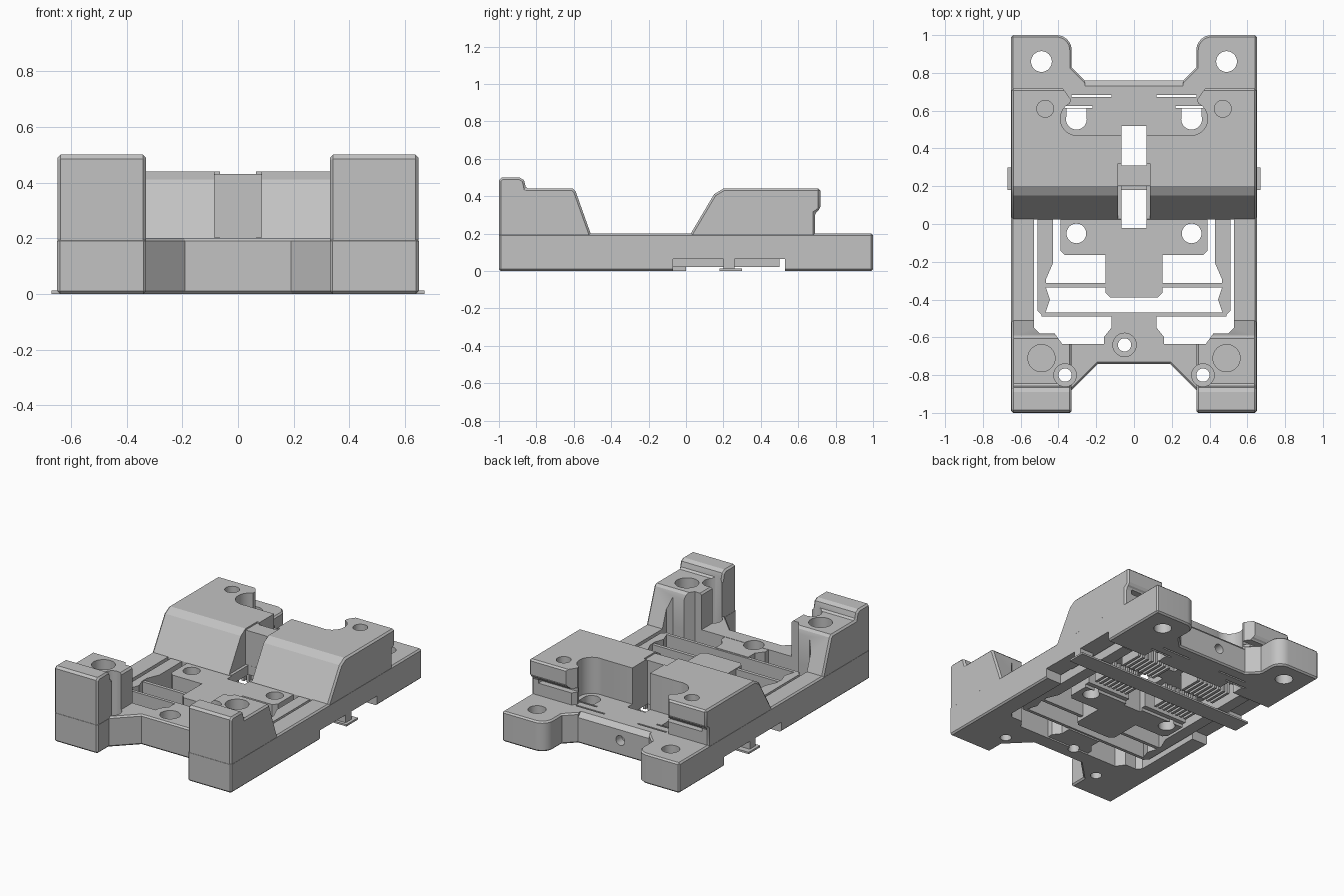
import bpy, bmesh, math

if "Cube" in bpy.data.objects:
    bpy.data.objects.remove(bpy.data.objects["Cube"])

grey = bpy.data.materials.new("plain grey")
grey.diffuse_color = (0.54, 0.54, 0.54, 1)
grey.use_nodes = True
grey.node_tree.nodes["Principled BSDF"].inputs["Base Color"].default_value = grey.diffuse_color


def prism(name, pts, a, b, axis="z", bevel=0.0):
    """Extrude a closed 2D outline from a to b along an axis."""
    place = {"z": lambda u, v, w: (u, v, w), "x": lambda u, v, w: (w, u, v),
             "y": lambda u, v, w: (u, w, v)}[axis]
    bm = bmesh.new()
    low = [bm.verts.new(place(u, v, a)) for u, v in pts]
    high = [bm.verts.new(place(u, v, b)) for u, v in pts]
    bm.faces.new(low)
    bm.faces.new(high)
    n = len(pts)
    for i in range(n):
        j = (i + 1) % n
        bm.faces.new((low[i], low[j], high[j], high[i]))
    bmesh.ops.recalc_face_normals(bm, faces=bm.faces)
    if bevel:
        edges = [e for e in bm.edges if e.calc_face_angle(0) > math.radians(50)]
        bmesh.ops.bevel(bm, geom=edges, offset=bevel, segments=1, profile=0.5,
                        affect="EDGES", clamp_overlap=True)
    me = bpy.data.meshes.new(name)
    bm.to_mesh(me)
    bm.free()
    me.materials.append(grey)
    ob = bpy.data.objects.new(name, me)
    bpy.context.collection.objects.link(ob)
    return ob


def box(name, x0, x1, y0, y1, z0, z1):
    return prism(name, [(x0, y0), (x1, y0), (x1, y1), (x0, y1)], z0, z1)


def cut(*b):
    return box("cutter", *b)


def arc(cx, cy, r, a0=0, a1=360, n=32):
    return [(cx + r * math.cos(math.radians(a0 + (a1 - a0) * i / n)),
             cy + r * math.sin(math.radians(a0 + (a1 - a0) * i / n)))
            for i in range(n if a1 - a0 == 360 else n + 1)]


def cyl(x, y, r, z0, z1, axis="z"):
    return prism("cutter", arc(x, y, r), z0, z1, axis)


def combine(ob, tools, op="DIFFERENCE"):
    """Apply boolean tools one after another, then discard them."""
    for t in tools:
        for solver in ("MANIFOLD", "EXACT"):
            m = ob.modifiers.new("bool", "BOOLEAN")
            m.operation, m.solver, m.object = op, solver, t
            dg = bpy.context.evaluated_depsgraph_get()
            me = bpy.data.meshes.new_from_object(ob.evaluated_get(dg))
            ob.modifiers.clear()
            if len(me.vertices) not in (0, len(ob.data.vertices)):
                ob.data = me
                break
        bpy.data.objects.remove(t)


def both(half):
    """Complete a right-hand outline with its mirror image."""
    return half + [(-x, y) for x, y in reversed(half)]


# Base outline with front and rear notches
body = prism("carriage_body", both(
    [(0.19, -0.74), (0.33, -0.88), (0.33, -1), (0.65, -1), (0.65, 1)]
    + arc(0.41, 0.92, 0.08, 90, 180, 8) + [(0.33, 0.83), (0.26, 0.76)]),
    0, 0.2, bevel=0.01)

# Window, side tunnel and underside pocket
window = both([(0.14, -0.635), (0.38, -0.635), (0.42, -0.58), (0.5, -0.58), (0.53, -0.55), (0.53, 0.03)])
combine(body, [prism("cutter", window, -0.05, 0.3),
               cut(-0.7, 0.7, -0.07, 0.02, -0.05, 0.065),
               cut(-0.7, 0.7, 0.01, 0.53, -0.05, 0.064),
               cut(-0.525, 0.525, 0.02, 0.52, -0.05, 0.14),
               prism("cutter", [(0.73, 0.21), (0.73, 0.2), (0.765, 0.165), (0.79, 0.165), (0.79, 0.21)],
                     -0.26, 0.26, "x")])

# Front towers, trimmed by the window
tower = [(-0.999, 0.1), (-0.999, 0.485), (-0.985, 0.5), (-0.89, 0.5), (-0.866, 0.485),
         (-0.855, 0.44), (-0.605, 0.44), (-0.59, 0.425), (-0.509, 0.198), (-0.509, 0.1)]
for s in (-1, 1):
    x0, x1 = sorted((s * 0.331, s * 0.649))
    t = prism("front_tower", tower, x0, x1, "x", 0.011)
    combine(t, [prism("cutter", window, -0.06, 0.8)])
    combine(body, [t], "UNION")

# Sloped rear block
block = prism("rear_block", [(0.025, 0.15), (0.025, 0.199), (0.15, 0.41), (0.2, 0.44), (0.718, 0.44),
                             (0.718, 0.33), (0.69, 0.31), (0.69, 0.15)], -0.649, 0.649, "x", 0.011)
# Rear bay with rounded pockets, and the split under the arms
tools = [cut(-0.3, 0.3, 0.47, 0.9, 0.199, 0.6)]
for s in (-1, 1):
    tools += [cyl(s * 0.3, 0.558, 0.09, 0.199, 0.6),
              prism("cutter", [(s * x, y) for x, y in
                    [(0.28, 0.6), (0.345, 0.6), (0.335, 0.66), (0.36, 0.695), (0.4, 0.75), (0.28, 0.75)]],
                    0.199, 0.6),
              cut(s * 0.46 - 0.14, s * 0.46 + 0.14, 0.65, 0.8, 0.28, 0.308)]
combine(block, tools)
combine(body, [block], "UNION")

# Neck between the front deck and the inner frame
combine(body, [prism("neck", both([(0.16, -0.66), (0.16, -0.6), (0.12, -0.55), (0.12, -0.48)]),
                     0.01, 0.198)], "UNION")

# Central slot, leaving one bridge, with a wider notch in the slope
tools = [cut(-0.065, 0.065, 0.31, 0.52, -0.05, 0.7),
         cut(-0.065, 0.065, -0.02, 0.2, -0.05, 0.7),
         cut(-0.084, 0.084, 0.0, 0.201, 0.202, 0.7),
         cut(-0.084, 0.084, 0.18, 0.32, 0.43, 0.7)]
# Screw holes, counterbores, shallow recesses and belt slots
for s in (-1, 1):
    tools += [cyl(s * 0.49, 0.86, 0.055, -0.05, 0.3),
              cyl(s * 0.49, -0.71, 0.072, 0.33, 0.6),
              cyl(s * 0.47, 0.61, 0.045, 0.37, 0.6),
              cyl(s * 0.365, -0.8, 0.06, 0.14, 0.7),
              cyl(s * 0.365, -0.8, 0.035, -0.05, 0.3),
              cyl(s * 0.305, 0.555, 0.055, -0.05, 0.25),
              cut(s * 0.305 - 0.053, s * 0.305 + 0.053, 0.555, 0.612, -0.05, 0.22),
              cut(s * 0.225 - 0.105, s * 0.225 + 0.105, 0.672, 0.683, -0.05, 0.22),
              cut(s * 0.3 - 0.08, s * 0.3 + 0.08, 0.615, 0.626, -0.05, 0.22)]
tools += [cyl(-0.05, -0.64, 0.035, -0.05, 0.3), cyl(-0.05, -0.64, 0.062, 0.14, 0.3),
          cyl(-0.05, 0.1, 0.032, 0.7, 0.9, "y")]
combine(body, tools)

# Inner plate with a front tongue and screw holes
plate = prism("inner_plate", both([(0.125, -0.39), (0.15, -0.365), (0.15, -0.165), (0.365, -0.165),
                                   (0.39, -0.14), (0.39, 0.03)]), 0.0, 0.196)
combine(plate, [cyl(-0.305, -0.05, 0.052, -0.05, 0.3), cyl(0.305, -0.05, 0.052, -0.05, 0.3),
                cut(-0.065, 0.065, -0.02, 0.2, -0.05, 0.3),
                cut(-0.5, 0.5, 0.0, 0.1, -0.05, 0.02)])

# Inner frame: rails, front bar and thin cross rib
for s in (-1, 1):
    rail = [(0.43, 0.03), (0.43, -0.21), (0.465, -0.29), (0.465, -0.34), (0.445, -0.4),
            (0.465, -0.46), (0.48, -0.49), (0.51, -0.46), (0.51, 0.03)]
    prism("frame_rail", [(s * x, y) for x, y in rail], 0.02, 0.196)
    box("frame_rail_rear", *sorted((s * 0.43, s * 0.51)), 0.02, 0.5, 0.02, 0.15)
box("frame_front_bar", -0.49, 0.49, -0.489, -0.468, 0.02, 0.195)
box("frame_rib", -0.465, 0.465, -0.335, -0.312, 0.02, 0.19)

# Underside clip bar with end posts, and belt teeth
box("clip_bar", -0.67, 0.67, 0.18, 0.3, 0, 0.012)
for s in (-1, 1):
    box("clip_post", *sorted((s * 0.55, s * 0.65)), 0.2, 0.26, 0.011, 0.066)
    for i in range(8):
        x = s * (0.12 + 0.034 * i)
        for y0, y1 in ((0.06, 0.17), (0.32, 0.48)):
            box("belt_tooth", x - 0.009, x + 0.009, y0, y1, 0.02, 0.145)

for ob in list(bpy.context.collection.objects):
    bpy.ops.object.select_all(action="DESELECT")
    ob.select_set(True)
    bpy.context.view_layer.objects.active = ob
    bpy.ops.object.shade_smooth_by_angle(angle=math.radians(25))
